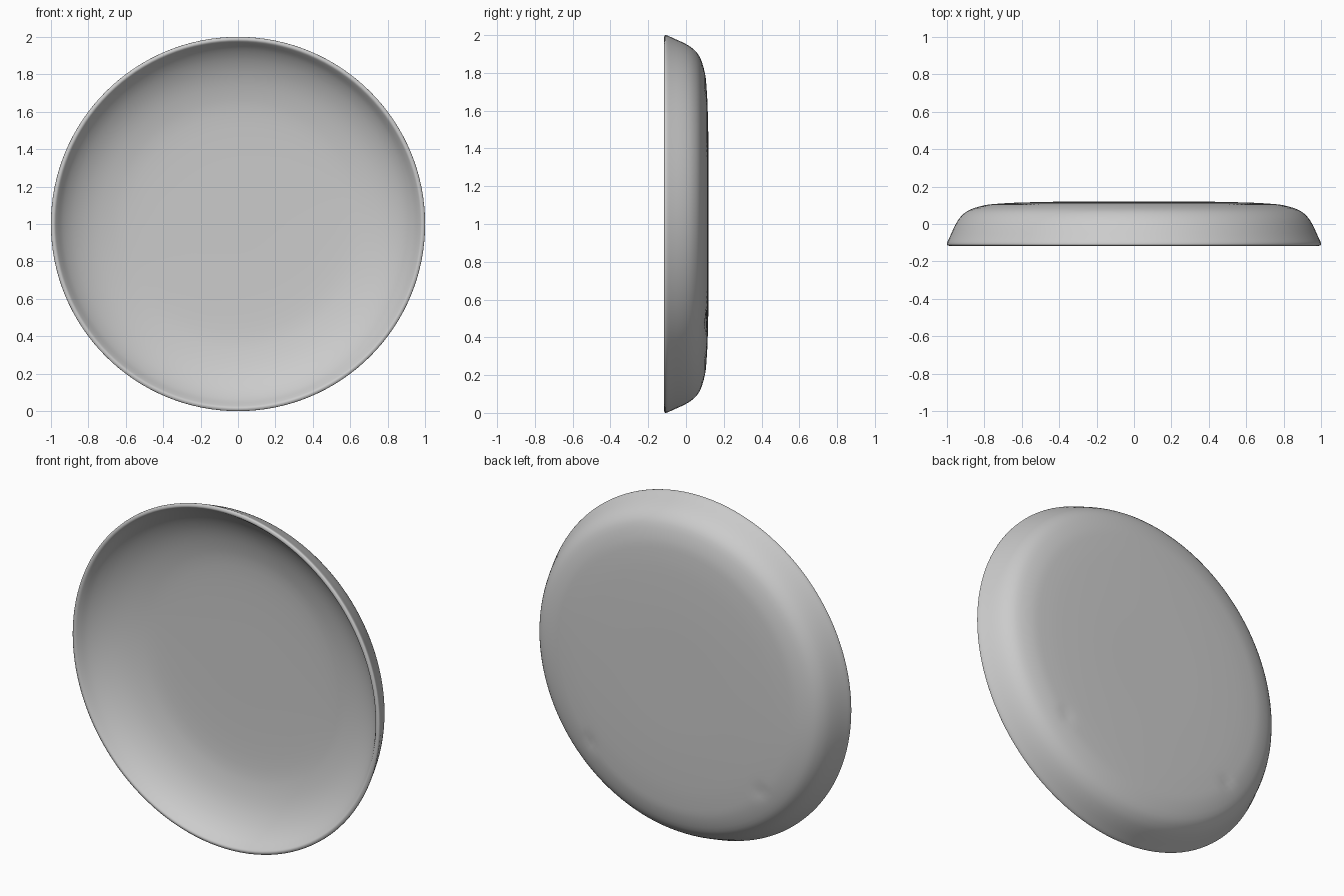
import bpy, bmesh, math
from mathutils import Vector

if "Cube" in bpy.data.objects:
    bpy.data.objects.remove(bpy.data.objects["Cube"])

SEGMENTS = 128
CENTRE_Z = 1.0

# Cross-section as (radius, y): floor of the bowl, rim, then outer back
PROFILE = [(0, .085), (.35, .084), (.58, .077), (.70, .058), (.80, .027),
           (.88, -.015), (.935, -.06), (.965, -.098), (.98, -.115),
           (.993, -.115), (1.0, -.105), (.985, -.07), (.955, -.005),
           (.925, .04), (.88, .075), (.80, .10), (.72, .109),
           (.60, .115), (.35, .12), (0, .12)]
RIM_INDEX = 9


def smooth_profile(pts, steps=3):
    """Catmull-Rom curve through the profile points."""
    v = [Vector(p) for p in pts]
    v = [Vector((-v[1].x, v[1].y))] + v + [Vector((-v[-2].x, v[-2].y))]
    out = []
    for i in range(1, len(v) - 2):
        a, b, c, d = v[i - 1:i + 3]
        for k in range(steps):
            t = k / steps
            out.append(.5 * (2 * b + (c - a) * t + (2 * a - 5 * b + 4 * c - d) * t * t
                             + (3 * b - a - 3 * c + d) * t ** 3))
    return out + [v[-2]]


def back_dent(x, z):
    """Two small shallow dents low on the back."""
    return sum(.007 * math.exp(-((x - s * .56) ** 2 + (z + .52) ** 2) / .0012)
               for s in (-1, 1))


# Dish, turned around the y axis
bm = bmesh.new()
profile = smooth_profile(PROFILE)
rings = []
for i, (r, y) in enumerate(profile):
    if r < 1e-5:
        rings.append([bm.verts.new((0, y, CENTRE_Z))])
        continue
    ring = []
    for k in range(SEGMENTS):
        a = 2 * math.pi * k / SEGMENTS
        x, z = r * math.cos(a), r * math.sin(a)
        dent = back_dent(x, z) if i > RIM_INDEX * 3 else 0
        ring.append(bm.verts.new((x, y - dent, z + CENTRE_Z)))
    rings.append(ring)

for a, b in zip(rings, rings[1:]):
    for k in range(SEGMENTS):
        n = (k + 1) % SEGMENTS
        if len(a) == 1:
            bm.faces.new((a[0], b[k], b[n]))
        elif len(b) == 1:
            bm.faces.new((a[k], b[0], a[n]))
        else:
            bm.faces.new((a[k], b[k], b[n], a[n]))
bmesh.ops.recalc_face_normals(bm, faces=bm.faces)
for f in bm.faces:
    f.smooth = True

mesh = bpy.data.meshes.new("dish")
bm.to_mesh(mesh)
bm.free()
dish = bpy.data.objects.new("dish", mesh)
bpy.context.collection.objects.link(dish)
